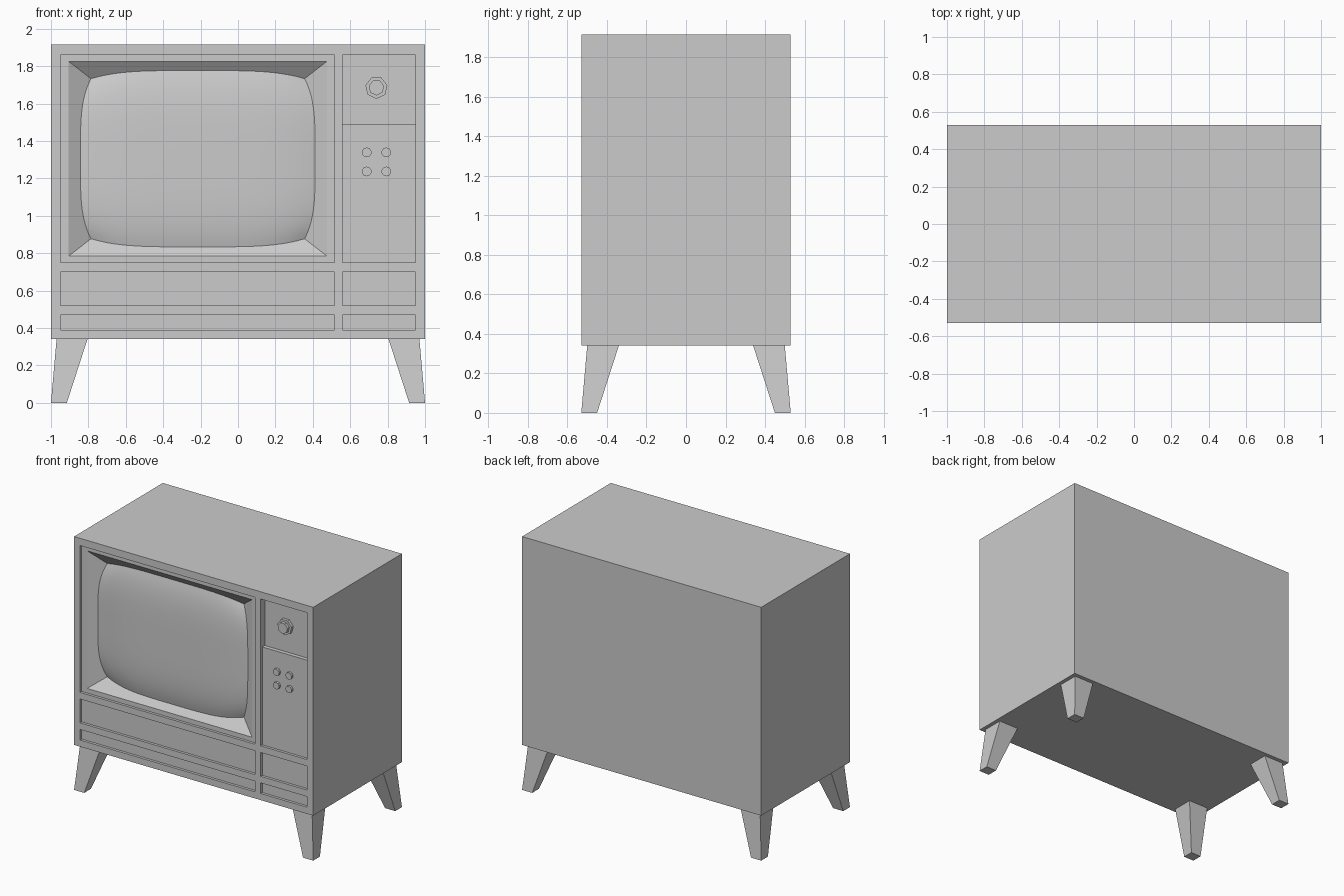
import bpy, bmesh, math
from mathutils import Matrix

if "Cube" in bpy.data.objects:
    bpy.data.objects.remove(bpy.data.objects["Cube"])

FRONT = -0.53
PANEL = FRONT + 0.02          # floor of the shallow recesses


def finish(bm, name, smooth=False, face_front=False):
    bmesh.ops.remove_doubles(bm, verts=bm.verts, dist=1e-5)
    bmesh.ops.recalc_face_normals(bm, faces=bm.faces)
    if face_front and sum(f.normal.y for f in bm.faces) > 0:
        bmesh.ops.reverse_faces(bm, faces=bm.faces)
    for f in bm.faces:
        f.smooth = smooth
    me = bpy.data.meshes.new(name)
    bm.to_mesh(me)
    bm.free()
    ob = bpy.data.objects.new(name, me)
    bpy.context.collection.objects.link(ob)
    return ob


def face(bm, pts):
    return bm.faces.new([bm.verts.new(p) for p in pts])


# Cabinet: front built as stepped cells, then sides, back, top and bottom
OPEN = (-0.905, 0.475, 0.785, 1.825)                 # screen opening
RECESSES = [(-0.95, 0.515, 0.75, 1.86, 0.02),        # screen panel
            (0.56, 0.95, 0.75, 1.49, 0.02),          # lower control panel
            (0.56, 0.95, 1.49, 1.86, 0.05)]          # upper control panel
for x0, x1 in ((-0.95, 0.515), (0.56, 0.95)):        # lower rows
    RECESSES += [(x0, x1, 0.52, 0.70, 0.02), (x0, x1, 0.39, 0.47, 0.02)]
xs = sorted({-1, 1, *OPEN[:2], *(v for r in RECESSES for v in r[:2])})
zs = sorted({0.34, 1.915, *OPEN[2:], *(v for r in RECESSES for v in r[2:4])})


def depth(i, j):
    x, z = (xs[i] + xs[i + 1]) / 2, (zs[j] + zs[j + 1]) / 2
    if OPEN[0] < x < OPEN[1] and OPEN[2] < z < OPEN[3]:
        return None
    for x0, x1, z0, z1, d in RECESSES:
        if x0 < x < x1 and z0 < z < z1:
            return d
    return 0


bm = bmesh.new()
nx, nz = len(xs) - 1, len(zs) - 1
for i in range(nx):
    for j in range(nz):
        d = depth(i, j)
        if d is None:
            continue
        xa, xb, za, zb, y = xs[i], xs[i + 1], zs[j], zs[j + 1], FRONT + d
        face(bm, [(xa, y, za), (xb, y, za), (xb, y, zb), (xa, y, zb)])
        for di, dj, p, q in ((1, 0, (xb, za), (xb, zb)), (0, 1, (xa, zb), (xb, zb))):
            if i + di >= nx or j + dj >= nz:
                continue
            e = depth(i + di, j + dj)
            if e is not None and e != d:
                w = FRONT + e
                face(bm, [(p[0], y, p[1]), (q[0], y, q[1]), (q[0], w, q[1]), (p[0], w, p[1])])
for x in (-1, 1):
    face(bm, [(x, FRONT, z) for z in zs] + [(x, -FRONT, 1.915), (x, -FRONT, 0.34)])
for z in (0.34, 1.915):
    face(bm, [(x, FRONT, z) for x in xs] + [(1, -FRONT, z), (-1, -FRONT, z)])
face(bm, [(-1, -FRONT, 0.34), (1, -FRONT, 0.34), (1, -FRONT, 1.915), (-1, -FRONT, 1.915)])
finish(bm, "cabinet")

# Bulging screen, trimmed to the sloping bezel walls
CX, CZ = (OPEN[0] + OPEN[1]) / 2, (OPEN[2] + OPEN[3]) / 2
HX, HZ = (OPEN[1] - OPEN[0]) / 2, (OPEN[3] - OPEN[2]) / 2
N = 28


def bulge(u, v):
    return 0.004 + 0.034 * (u ** 4 + v ** 4)


def screen_point(a, b):
    u, v = 2 * a / N - 1, 2 * b / N - 1
    x = CX + u * (HX - 1.65 * bulge(1, v))
    z = CZ + v * (HZ - 1.28 * bulge(u, 1))
    return (x, PANEL + bulge(u, v), z)


bm = bmesh.new()
for a in range(N):
    for b in range(N):
        face(bm, [screen_point(*p) for p in ((a, b), (a + 1, b), (a + 1, b + 1), (a, b + 1))])
finish(bm, "screen", smooth=True, face_front=True)

# Bezel: four sloping walls from the opening to the screen edge
x0, x1, z0, z1 = OPEN
R = range(N + 1)
bm = bmesh.new()
for p, q, edge in (((x0, z0), (x1, z0), [(a, 0) for a in R]),
                   ((x1, z0), (x1, z1), [(N, a) for a in R]),
                   ((x1, z1), (x0, z1), [(N - a, N) for a in R]),
                   ((x0, z1), (x0, z0), [(0, N - a) for a in R])):
    face(bm, [(p[0], PANEL, p[1]), (q[0], PANEL, q[1])]
         + [screen_point(*e) for e in reversed(edge)])
finish(bm, "screen_bezel", face_front=True)


# Control knobs
def knob(name, x, z, r, back, front, sides):
    bm = bmesh.new()
    m = Matrix.Translation((x, (back + front) / 2, z)) @ Matrix.Rotation(math.pi / 2, 4, 'X')
    m = m @ Matrix.Rotation(-math.pi / 2, 4, 'Z')
    bmesh.ops.create_cone(bm, cap_ends=True, segments=sides, radius1=r, radius2=r,
                          depth=back - front, matrix=m)
    # one vertex points straight down
    low = min(bm.verts, key=lambda v: v.co.z).co
    turn = math.atan2(low.x - x, z - low.z)
    bmesh.ops.rotate(bm, verts=bm.verts, cent=(x, 0, z),
                     matrix=Matrix.Rotation(turn, 3, 'Y'))
    return finish(bm, name)


knob("dial_base", 0.74, 1.685, 0.06, FRONT + 0.05, FRONT + 0.028, 7)
knob("dial_cap", 0.74, 1.685, 0.042, FRONT + 0.028, FRONT + 0.005, 7)
for x in (0.688, 0.793):
    for z in (1.237, 1.339):
        knob("small_knob", x, z, 0.026, PANEL, FRONT + 0.001, 10)

# Splayed tapering legs
for sx in (-1, 1):
    for sy in (-1, 1):
        bm = bmesh.new()
        rings = []
        for xa, xb, ya, yb, z in ((0.915, 1.0, 0.45, 0.53, 0), (0.805, 0.97, 0.34, 0.50, 0.34)):
            rings.append([bm.verts.new((sx * x, sy * y, z))
                          for x, y in ((xa, ya), (xb, ya), (xb, yb), (xa, yb))])
        for r in rings:
            bm.faces.new(r)
        for k in range(4):
            n = (k + 1) % 4
            bm.faces.new([rings[0][k], rings[0][n], rings[1][n], rings[1][k]])
        finish(bm, ("front" if sy < 0 else "back") + "_leg")
